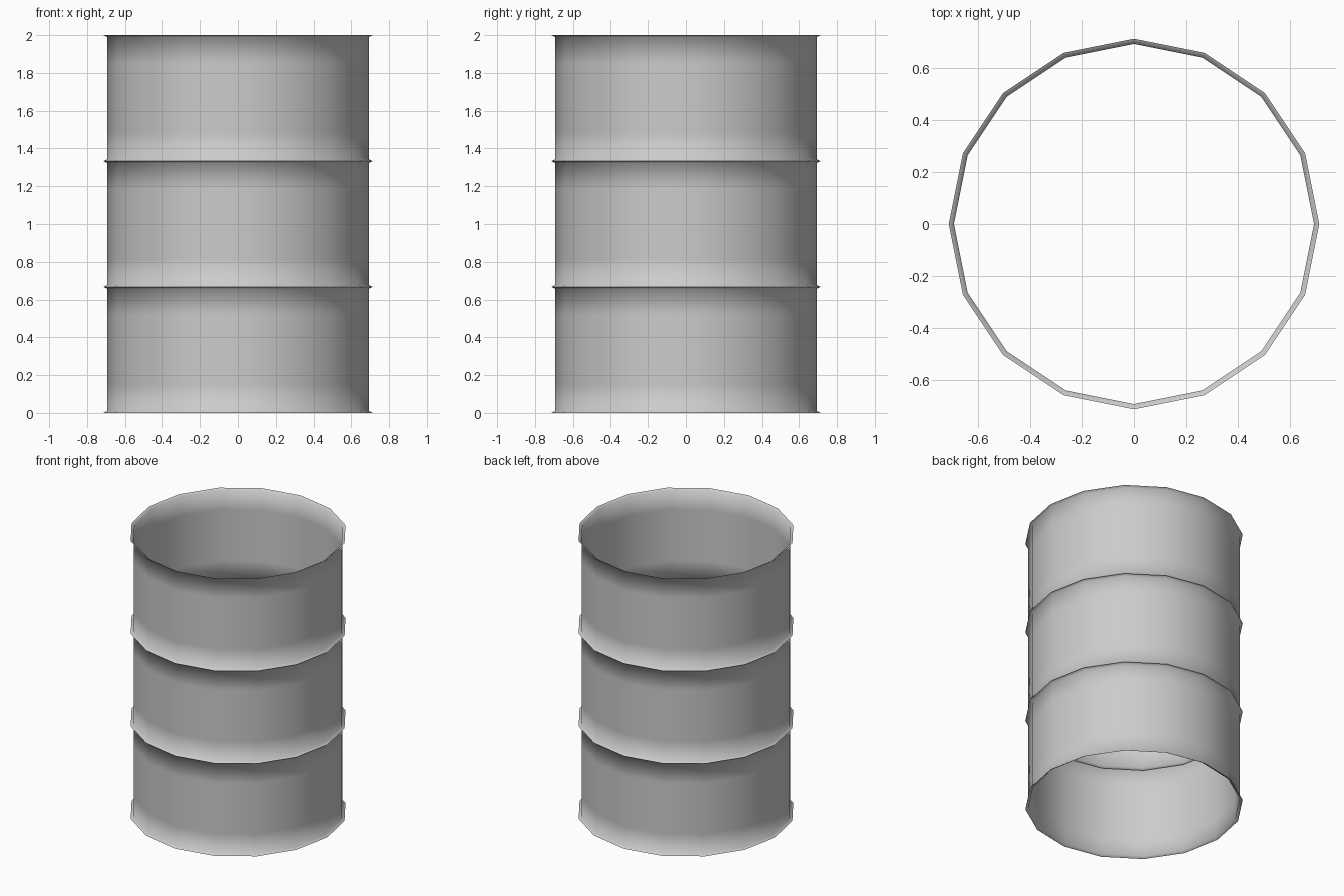
import bpy, bmesh
from math import cos, sin, pi

if "Cube" in bpy.data.objects:
    bpy.data.objects.remove(bpy.data.objects["Cube"])

SIDES, R_WALL, R_LIP = 16, 0.693, 0.713
H = 2 / 3
LIP, BAND = 0.01, 0.15

# Wall profile of one drum section: flared lip, wall with support loops, flared lip
profile = [(R_LIP, 0), (R_WALL, LIP), (R_WALL, BAND),
           (R_WALL, H - BAND), (R_WALL, H - LIP), (R_LIP, H)]


def drum_section(name, z0):
    bm = bmesh.new()
    rings = [[bm.verts.new((r * cos(2 * pi * i / SIDES), r * sin(2 * pi * i / SIDES), z))
              for i in range(SIDES)] for r, z in profile]
    for low, high in zip(rings, rings[1:]):
        for i in range(SIDES):
            j = (i + 1) % SIDES
            face = bm.faces.new((low[i], low[j], high[j], high[i]))
            face.smooth = True
    mesh = bpy.data.meshes.new(name)
    bm.to_mesh(mesh)
    bm.free()
    ob = bpy.data.objects.new(name, mesh)
    ob.location.z = z0
    bpy.context.collection.objects.link(ob)


# Three stacked open sections whose lips meet to form the ridges
for k, label in enumerate(("lower", "middle", "upper")):
    drum_section(label + "_section", k * H)
